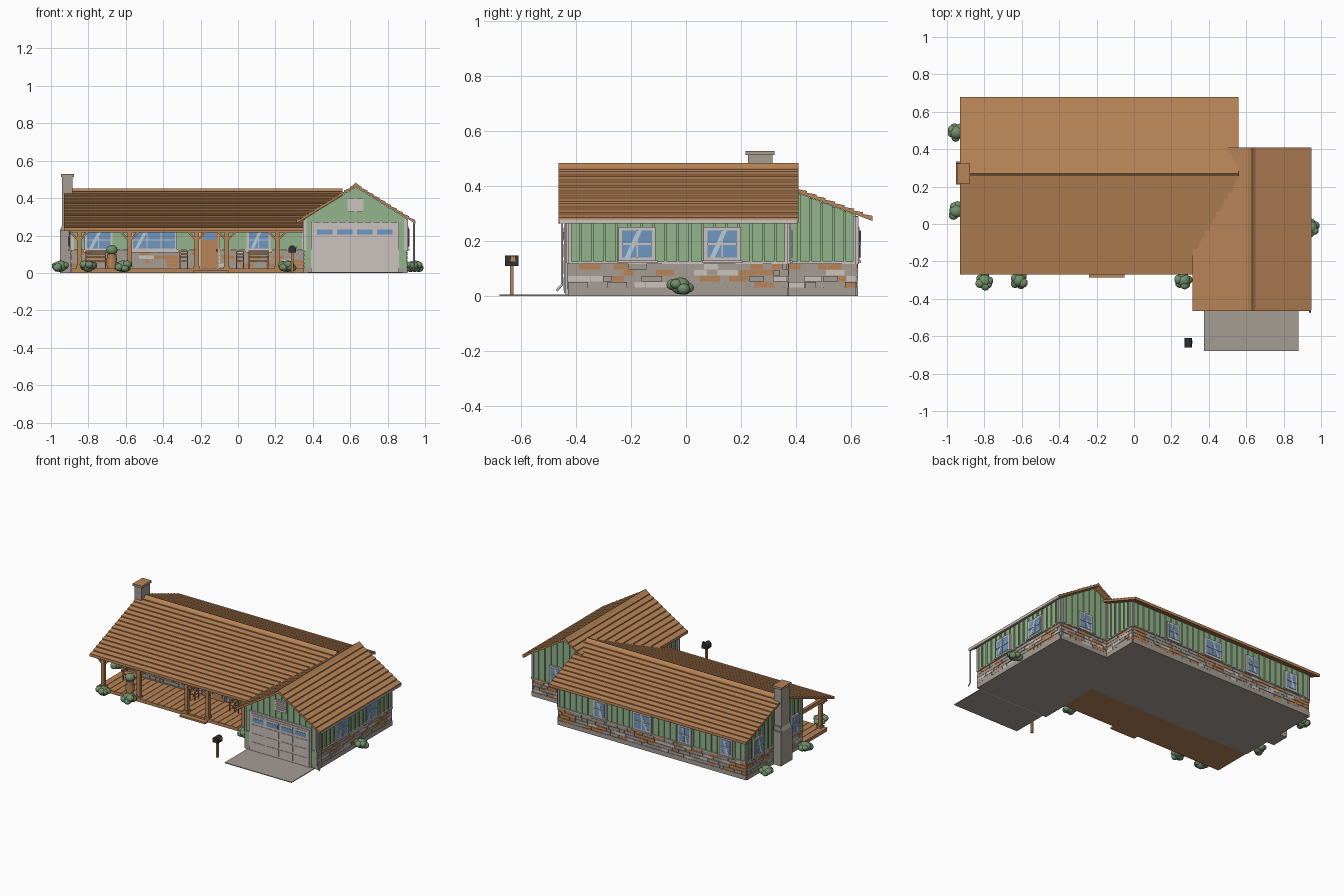
import bpy, bmesh, math, random
from mathutils import Matrix, Vector

random.seed(4)
if "Cube" in bpy.data.objects:
    bpy.data.objects.remove(bpy.data.objects["Cube"])


def material(name, *rgb):
    m = bpy.data.materials.new(name)
    m.use_nodes = True
    m.diffuse_color = (*rgb, 1)
    m.node_tree.nodes["Principled BSDF"].inputs["Base Color"].default_value = (*rgb, 1)
    return m


GREEN = material("green siding", .29, .46, .26)
WOOD = material("warm wood", .48, .23, .095)
STONE = material("grey stone", .38, .34, .30)
TRIM = material("pale trim", .60, .54, .51)
GLASS = material("blue glass", .15, .31, .54)
GLARE = material("pale glass", .48, .61, .72)
DARK = material("dark metal", .03, .03, .035)
LEAF = material("bush leaf", .17, .28, .15)


class Part:
    """Collects prisms, boxes and blobs into one object."""

    def __init__(self, name):
        self.name, self.bm, self.mats = name, bmesh.new(), []

    def slot(self, mat):
        if mat not in self.mats:
            self.mats.append(mat)
        return self.mats.index(mat)

    def prism(self, axis, pts, a, b, mat):
        def at(p, d):
            return {"x": (d, p[0], p[1]), "y": (p[0], d, p[1]), "z": (p[0], p[1], d)}[axis]
        low = [self.bm.verts.new(at(p, a)) for p in pts]
        top = [self.bm.verts.new(at(p, b)) for p in pts]
        n = len(pts)
        faces = [low, top[::-1]] + [[low[i], low[i - 1], top[i - 1], top[i]] for i in range(n)]
        for f in faces:
            self.bm.faces.new(f).material_index = self.slot(mat)

    def box(self, x0, x1, y0, y1, z0, z1, mat):
        self.prism("x", [(y0, z0), (y1, z0), (y1, z1), (y0, z1)], x0, x1, mat)

    def plate(self, wall, u0, u1, z0, z1, depth, mat, lean=0):
        axis, plane, sign = wall
        pts = [(u0, z0), (u1, z0), (u1 + lean, z1), (u0 + lean, z1)]
        self.prism(axis, pts, plane - sign * .002, plane + sign * depth, mat)

    def blob(self, x, y, z, r, mat):
        m = Matrix.Translation((x, y, z)) @ Matrix.Diagonal((r, r, r * .85, 1))
        made = bmesh.ops.create_icosphere(self.bm, subdivisions=2, radius=1, matrix=m)
        for f in {f for v in made["verts"] for f in v.link_faces}:
            f.material_index, f.smooth = self.slot(mat), True

    def finish(self):
        bmesh.ops.recalc_face_normals(self.bm, faces=self.bm.faces)
        mesh = bpy.data.meshes.new(self.name)
        self.bm.to_mesh(mesh)
        self.bm.free()
        for m in self.mats:
            mesh.materials.append(m)
        ob = bpy.data.objects.new(self.name, mesh)
        bpy.context.collection.objects.link(ob)
        return ob


# Roofs with stepped shingle courses
def roof(name, axis, centre, ridge, slope, left, right, a, b, pitch=.033):
    def side(reach, sign):
        n = round(reach / pitch)
        pts = []
        for i in range(n, 0, -1):
            d0, d1 = reach * (i - 1) / n, reach * i / n
            pts += [(centre + sign * d1, ridge - slope * d1 + .007),
                    (centre + sign * d0, ridge - slope * d0)]
        return pts
    p = Part(name)
    one, two = side(left, -1), side(right, 1)
    under = [(centre + d, ridge - slope * abs(d) - .012) for d in (right, 0, -left)]
    p.prism(axis, one + two[::-1][1:] + under, a, b, WOOD)
    p.prism(axis, [(centre - .02, ridge - .008), (centre, ridge + .01),
                   (centre + .02, ridge - .008)], a, b, WOOD)
    p.finish()


roof("main_roof", "x", .27, .44, .38, .54, .41, -.93, .56)
roof("garage_roof", "y", .63, .473, .62, .318, .315, -.465, .41)


def main_top(y):
    return .427 - .38 * abs(y - .27)


def garage_top(x):
    return .459 - .62 * abs(x - .63)


# Wall bodies: stone below, siding above
walls = Part("house_walls")
X0, X1, Y0, Y1 = -.89, .53, .02, .62
GX0, GX1, GY0, GY1 = .355, .9, -.43, .37
walls.box(X0, X1, Y0, Y1, 0, .12, STONE)
walls.box(GX0, GX1, GY0, GY1, 0, .12, STONE)
walls.prism("x", [(Y0, .12), (Y1, .12), (Y1, main_top(Y1)), (.27, main_top(.27)),
                  (Y0, main_top(Y0))], X0, X1, GREEN)
walls.prism("y", [(GX0, .12), (GX1, .12), (GX1, garage_top(GX1)), (.63, garage_top(.63)),
                  (GX0, garage_top(GX0))], GY0, GY1, GREEN)

FRONT, BACK, LEFT, RIGHT = ("y", Y0, -1), ("y", Y1, 1), ("x", X0, -1), ("x", X1, 1)
G_FRONT, G_BACK, G_LEFT, G_RIGHT = ("y", GY0, -1), ("y", GY1, 1), ("x", GX0, -1), ("x", GX1, 1)


def level(z):
    return lambda u: z


faces = [(FRONT, X0, GX0, level(main_top(Y0))), (BACK, X0, X1, level(main_top(Y1))),
         (LEFT, Y0, Y1, main_top), (RIGHT, GY1, Y1, main_top),
         (G_BACK, X1, GX1, garage_top), (G_LEFT, GY0, Y0, level(garage_top(GX0))),
         (G_RIGHT, GY0, GY1, level(garage_top(GX1))), (G_FRONT, GX0, GX1, garage_top)]
battens, stones = Part("siding_battens"), Part("stone_facing")
for wall, u0, u1, top in faces:
    count = round((u1 - u0) / .045)
    for i in range(1, count):
        u = u0 + (u1 - u0) * i / count
        battens.plate(wall, u - .005, u + .005, .12, top(u) - .003, .006, GREEN)
    for u in (u0 + .006, u1 - .006):
        battens.plate(wall, u - .006, u + .006, .12, top(u) - .006, .008, TRIM)
    if wall is G_FRONT:
        battens.plate(wall, u0, u1, .025, .125, .004, GREEN)
        continue
    # Stone courses with random block colours, plinth and ledge
    stones.plate(wall, u0, u1, 0, .03, .006, STONE)
    stones.plate(wall, u0, u1, .116, .124, .01, TRIM)
    for row in range(4):
        u, z = u0, .031 + row * .0215
        while u < u1 - .005:
            end = min(u + random.uniform(.025, .085), u1)
            mat = random.choice((WOOD, STONE, STONE, STONE, TRIM, WOOD, STONE))
            stones.plate(wall, u, end - .002, z, z + .0195, random.uniform(.003, .006), mat)
            u = end
for p in (walls, battens, stones):
    p.finish()

# Windows
windows = Part("windows")


def window(wall, u, width, z0=.125, z1=.25, cols=2):
    a, b = u - width / 2, u + width / 2
    windows.plate(wall, a, b, z0, z1, .012, TRIM)
    windows.plate(wall, a - .006, b + .006, z0 - .006, z0 + .004, .018, TRIM)
    a, b, z0, z1 = a + .013, b - .013, z0 + .015, z1 - .013
    windows.plate(wall, a, b, z0, z1, .014, GLASS)
    lean = min(.05, (b - a) * .4)
    windows.plate(wall, a + .01, a + .028, z0, z1, .015, GLARE, lean)
    for i in range(1, cols):
        m = a + (b - a) * i / cols
        windows.plate(wall, m - .003, m + .003, z0, z1, .018, TRIM)
    mid = (z0 + z1) / 2
    windows.plate(wall, a, b, mid - .003, mid + .003, .018, TRIM)


for y in (-.178, .132):
    window(G_RIGHT, y, .135)
for x, w in ((.21, .1), (-.11, .14), (-.43, .1), (-.74, .1)):
    window(BACK, x, w)
window(G_BACK, .71, .11)
for y in (.5, .11):
    window(LEFT, y, .1)
for x, w, c in ((-.745, .15, 2), (-.45, .25, 3), (.11, .13, 2)):
    window(FRONT, x, w, .115, .235, c)
windows.finish()

# Front door
door = Part("front_door")
door.plate(FRONT, -.21, -.095, .02, .245, .011, TRIM)
door.plate(FRONT, -.2, -.105, .025, .235, .015, WOOD)
door.plate(FRONT, -.185, -.12, .175, .222, .018, GLASS)
for z in (.045, .11):
    door.plate(FRONT, -.185, -.12, z, z + .05, .019, WOOD)
door.plate(FRONT, -.118, -.11, .115, .125, .024, DARK)
door.finish()

# Garage door, gable vent and driveway
gate = Part("garage_door")
gate.plate(G_FRONT, .39, .86, .0, .272, .009, TRIM)
gate.plate(G_FRONT, .405, .845, .01, .26, .014, TRIM)
for row in range(4):
    for col in range(4):
        u, z = .417 + col * .107, .02 + row * .06
        gate.plate(G_FRONT, u, u + .095, z, z + .048, .017, TRIM)
        if row == 3:
            gate.plate(G_FRONT, u + .006, u + .089, z + .005, z + .033, .019, GLASS)
gate.finish()
vent = Part("gable_vent")
vent.plate(G_FRONT, .585, .672, .325, .4, .01, TRIM)
for i in range(5):
    vent.plate(G_FRONT, .593, .664, .333 + i * .0125, .341 + i * .0125, .014, TRIM)
vent.finish()
drive = Part("driveway")
drive.box(.375, .88, -.68, GY0, 0, .005, STONE)
drive.finish()

# Porch deck, step, posts, braces and beams
porch = Part("porch")
PY = -.235
porch.box(X0, GX0, -.25, Y0, 0, .02, WOOD)
for i in range(27):
    x = X0 + i * .046
    porch.box(x, x + .043, -.253, Y0, .018, .024, WOOD)
porch.box(-.24, -.05, -.285, -.25, 0, .012, WOOD)
porch.box(X0, GX0, PY - .012, PY + .012, .215, .24, WOOD)
porch.box(X0, X0 + .02, PY, Y0, .215, .24, WOOD)
for x in (-.85, -.58, -.22, -.06, .21):
    porch.box(x - .012, x + .012, PY - .012, PY + .012, .02, .22, WOOD)
    porch.box(x - .017, x + .017, PY - .017, PY + .017, .02, .035, WOOD)
    for s in (-1, 1):
        porch.prism("y", [(x, .165), (x + s * .055, .22), (x + s * .04, .22), (x, .18)],
                    PY - .006, PY + .006, WOOD)
porch.finish()

# Porch benches and chairs
seats = Part("porch_seats")
for x, w in ((-.76, .055), (.11, .055), (-.29, .022), (.01, .022)):
    y = -.06
    seats.box(x - w, x + w, y - .02, y + .025, .06, .067, WOOD)
    for u in (x - w, x + w - .006):
        seats.box(u, u + .006, y - .02, y - .014, .024, .085, WOOD)
        seats.box(u, u + .006, y + .019, y + .025, .024, .12, WOOD)
        seats.box(u, u + .006, y - .02, y + .025, .083, .088, WOOD)
    for z in (.08, .096, .112):
        seats.box(x - w, x + w, y + .02, y + .025, z, z + .009, WOOD)
seats.finish()

# Potted shrub: turned barrel and round crown
pot = Part("shrub_pot")
ring = [(math.cos(k * math.tau / 12), math.sin(k * math.tau / 12)) for k in range(12)]
for z0, z1, r in ((.02, .04, .024), (.04, .08, .028), (.08, .1, .025)):
    pot.prism("z", [(-.675 + r * c, -.2 + r * s) for c, s in ring], z0, z1, WOOD)
pot.blob(-.675, -.2, .122, .032, LEAF)
pot.finish()

# Chimney
chimney = Part("chimney")
chimney.box(-.952, X0, .21, .335, 0, .23, STONE)
chimney.prism("y", [(-.952, .23), (X0, .23), (X0, .26), (-.937, .26)], .22, .325, STONE)
chimney.box(-.94, -.885, .225, .315, .23, .515, STONE)
chimney.box(-.947, -.877, .217, .323, .513, .524, STONE)
chimney.box(-.947, -.877, .217, .323, .524, .528, WOOD)
chimney.finish()

# Gutter and downspout
gutter = Part("gutter")
gutter.box(.935, .948, -.46, .405, .264, .278, TRIM)
gutter.finish()
curve = bpy.data.curves.new("downspout", "CURVE")
curve.dimensions, curve.bevel_depth, curve.bevel_resolution = "3D", .005, 1
spline = curve.splines.new("POLY")
path = [(.941, -.452, .27), (.941, -.452, .04), (.941, -.472, .018)]
spline.points.add(len(path) - 1)
for point, co in zip(spline.points, path):
    point.co = (*co, 1)
curve.materials.append(TRIM)
bpy.context.collection.objects.link(bpy.data.objects.new("downspout", curve))

# Mailbox
mail = Part("mailbox")
mail.box(.284, .296, -.641, -.629, 0, .11, WOOD)
arch = [(.29 + .02 * math.cos(t * math.pi / 8), .127 + .02 * math.sin(t * math.pi / 8))
        for t in range(9)]
mail.prism("y", [(.31, .108)] + arch + [(.27, .108)], -.66, -.61, DARK)
mail.box(.31, .314, -.64, -.622, .125, .145, WOOD)
mail.finish()

# Bushes made of overlapping clumps
for x, y in ((-.95, .49), (-.95, .07), (-.8, -.305), (-.615, -.3), (.265, -.3), (.945, -.02)):
    bush = Part("bush")
    bush.blob(x, y, .036, .037, LEAF)
    for k in range(6):
        t = k * math.tau / 6 + random.random()
        bush.blob(x + .025 * math.cos(t), y + .028 * math.sin(t),
                  random.uniform(.024, .045), random.uniform(.021, .027), LEAF)
    bush.finish()
